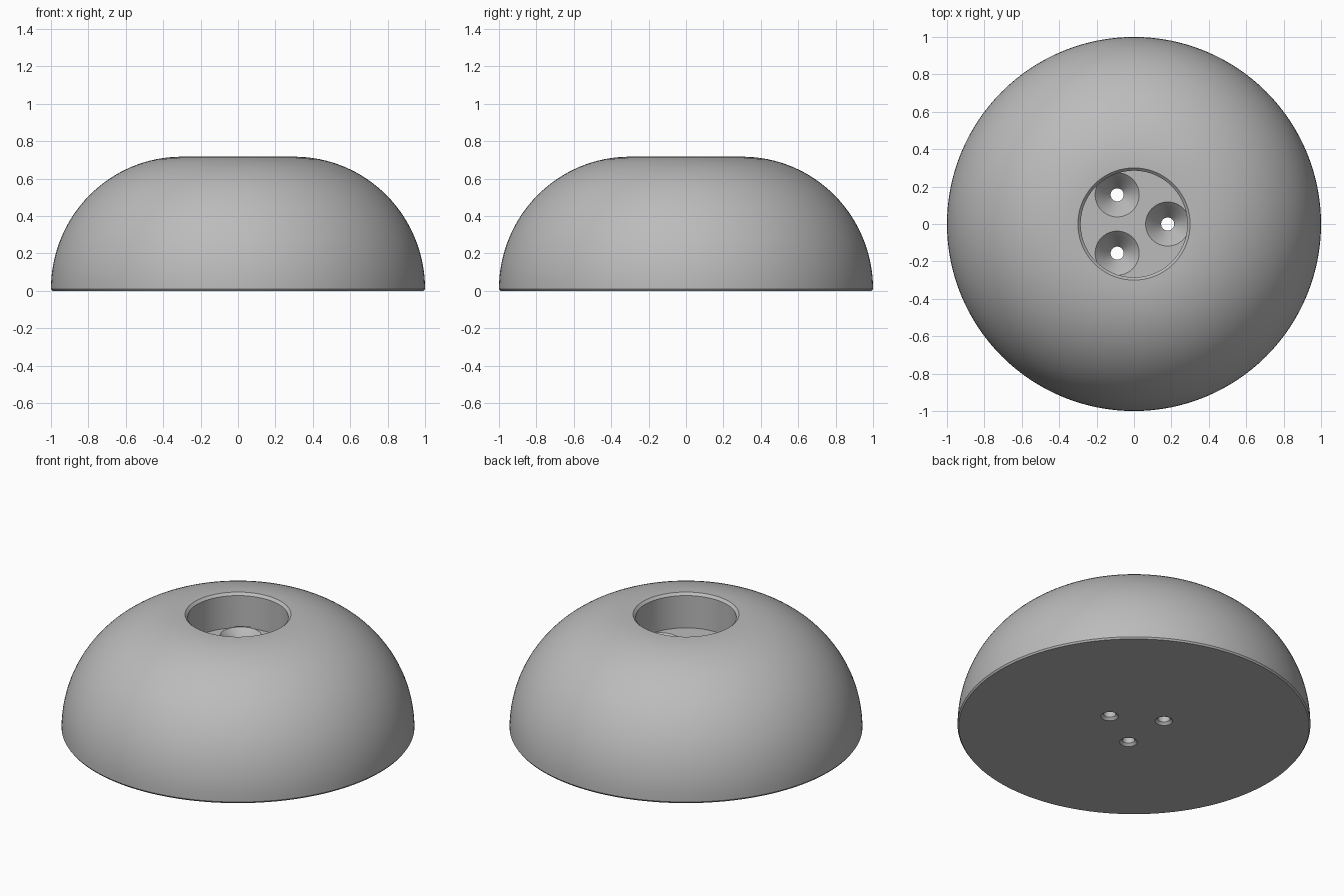
import bpy, bmesh, math
from mathutils import Matrix, Vector

cube = bpy.data.objects.get("Cube")
if cube:
    bpy.data.objects.remove(cube)

TOP, FLOOR, EDGE = 0.717, 0.5, 0.01

grey = bpy.data.materials.new("plain grey")
grey.use_nodes = True
grey.diffuse_color = (0.5, 0.5, 0.5, 1)
grey.node_tree.nodes["Principled BSDF"].inputs["Base Color"].default_value = (0.5, 0.5, 0.5, 1)


def lathe(name, profile, steps, location=(0, 0, 0)):
    """Turn an (radius, height) profile that starts and ends on the axis into a solid."""
    bm = bmesh.new()
    verts = [bm.verts.new((r, 0, z)) for r, z in profile]
    edges = [bm.edges.new(pair) for pair in zip(verts, verts[1:])]
    bmesh.ops.spin(bm, geom=verts + edges, cent=(0, 0, 0), axis=(0, 0, 1),
                   angle=math.tau, steps=steps, use_duplicate=False)
    bmesh.ops.remove_doubles(bm, verts=bm.verts, dist=1e-5)
    bmesh.ops.recalc_face_normals(bm, faces=bm.faces)
    mesh = bpy.data.meshes.new(name)
    bm.to_mesh(mesh)
    bm.free()
    mesh.materials.append(grey)
    obj = bpy.data.objects.new(name, mesh)
    obj.location = location
    bpy.context.collection.objects.link(obj)
    return obj


# Rounded body with chamfered foot, flat lip and central recess
arc = []
for i in range(33):
    a = math.pi / 2 * i / 32
    arc.append((0.3 + 0.7 * math.cos(a), EDGE + (TOP - EDGE) * math.sin(a)))
body = lathe("dome_base", [(0, 0), (0.993, 0)] + arc
             + [(0.285, TOP - 0.015), (0.285, FLOOR), (0, FLOOR)], 128)

# Three stepped screw holes, open at both ends
hole = [(0, -0.02), (0.05, -0.02), (0.05, 0), (0.035, 0.015), (0.035, FLOOR - 0.11),
        (0.09, FLOOR - 0.03), (0.118, FLOOR), (0.118, FLOOR + 0.008), (0, FLOOR + 0.008)]
cutters = []
for k in range(3):
    spot = Matrix.Rotation(k * math.tau / 3, 3, 'Z') @ Vector((0.18, 0, 0))
    cutter = lathe("screw_hole_cutter", hole, 48, spot)
    cutter.hide_render = True
    cutters.append(cutter)
    mod = body.modifiers.new("screw_hole", 'BOOLEAN')
    mod.operation, mod.solver, mod.object = 'DIFFERENCE', 'EXACT', cutter

# Bake the holes, then shade smooth with crisp edges
bpy.ops.object.select_all(action='DESELECT')
body.select_set(True)
bpy.context.view_layer.objects.active = body
for mod in list(body.modifiers):
    bpy.ops.object.modifier_apply(modifier=mod.name)
for cutter in cutters:
    bpy.data.objects.remove(cutter)
bpy.ops.object.shade_smooth_by_angle(angle=math.radians(25))
